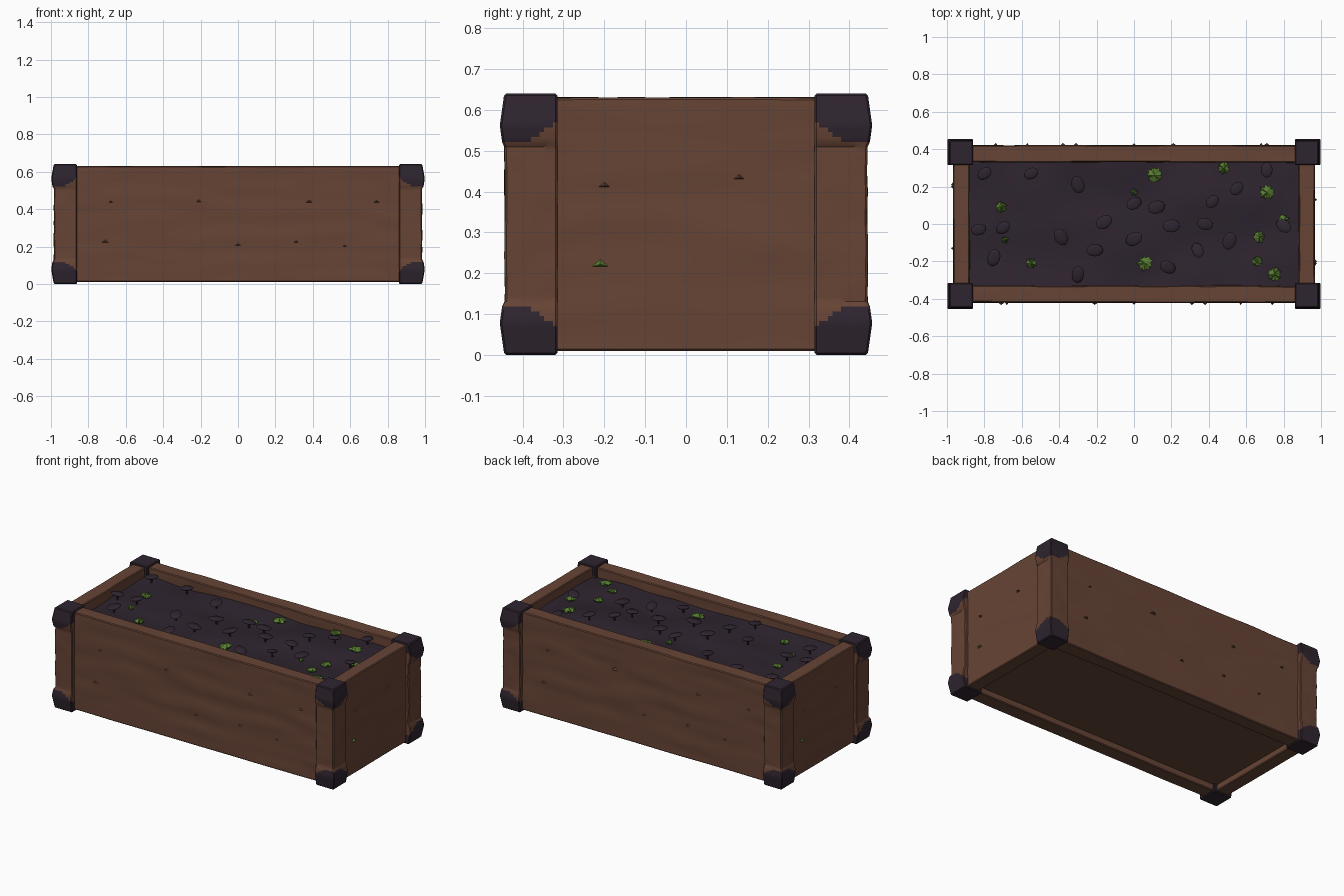
import bpy, bmesh, math, random
from mathutils import Vector, Matrix, noise

if "Cube" in bpy.data.objects:
    bpy.data.objects.remove(bpy.data.objects["Cube"])

random.seed(4)


def material(name, rgb):
    m = bpy.data.materials.new(name)
    m.diffuse_color = (*rgb, 1)
    m.use_nodes = True
    m.node_tree.nodes["Principled BSDF"].inputs["Base Color"].default_value = m.diffuse_color
    return m


WOOD = material("brown wood", (0.135, 0.058, 0.036))
DARK = material("dark soil", (0.028, 0.018, 0.028))
GREEN = material("leaf green", (0.10, 0.21, 0.03))


def finish(bm, name, mats, angle=35):
    bmesh.ops.recalc_face_normals(bm, faces=bm.faces)
    me = bpy.data.meshes.new(name)
    bm.to_mesh(me)
    bm.free()
    ob = bpy.data.objects.new(name, me)
    bpy.context.collection.objects.link(ob)
    for m in mats:
        me.materials.append(m)
    bpy.ops.object.select_all(action='DESELECT')
    ob.select_set(True)
    bpy.context.view_layer.objects.active = ob
    bpy.ops.object.shade_smooth_by_angle(angle=math.radians(angle))
    return ob


def grid_box(lo, hi, cuts):
    """Box with evenly spaced cuts on each axis."""
    bm = bmesh.new()
    lo, hi = Vector(lo), Vector(hi)
    size = hi - lo
    bmesh.ops.create_cube(bm, size=1, matrix=Matrix.Translation((lo + hi) / 2) @ Matrix.Diagonal((*size, 1)))
    bmesh.ops.bevel(bm, geom=bm.edges[:], offset=0.005, segments=1, affect='EDGES')
    for axis in range(3):
        n = Vector([float(i == axis) for i in range(3)])
        for k in range(1, cuts[axis]):
            p = lo + n * size[axis] * k / cuts[axis]
            bmesh.ops.bisect_plane(bm, geom=bm.verts[:] + bm.edges[:] + bm.faces[:], plane_co=p, plane_no=n)
    return bm


def soil_height(x, y):
    return 0.572 + 0.022 * noise.noise((x * 3.5, y * 4, 2.0))


# Side walls with soft wood grain running lengthwise
def wall(name, along, sign):
    if along == 'x':
        half, a, b, cuts = 0.87, 0.33, 0.42, (60, 3, 26)
        ys = sorted((sign * a, sign * b))
        bm = grid_box((-half, ys[0], 0.01), (half, ys[1], 0.63), cuts)
    else:
        half, a, b, cuts = 0.33, 0.88, 0.965, (3, 26, 26)
        xs = sorted((sign * a, sign * b))
        bm = grid_box((xs[0], -half, 0.01), (xs[1], half, 0.63), cuts)
    ax = 1 if along == 'x' else 0
    mid = sign * (a + b) / 2
    for v in bm.verts:
        l = v.co[1 - ax]
        side = 1 if v.co[ax] > mid else -1
        v.co[ax] += side * 0.005 * noise.noise((l * 3, v.co.z * 14, sign * 7 + side))
        if v.co.z > 0.6:
            v.co.z += 0.003 * noise.noise((l * 4, v.co[ax] * 25, 3))
    return finish(bm, name, [WOOD])


wall("front_wall", 'x', -1)
wall("back_wall", 'x', 1)
wall("left_wall", 'y', -1)
wall("right_wall", 'y', 1)


# Corner posts: bare wood in the middle, dark bulging caps at both ends
def post(name, sx, sy):
    bm = grid_box((0.86, 0.315, 0.0), (0.985, 0.445, 0.64), (12, 12, 54))
    for v in bm.verts:
        x, y, z = v.co
        end = min(z, 0.64 - z)
        bulge = max(0, 1 - abs(end - 0.078) / 0.078)
        if end > 0.125:
            bulge = 0.25 * noise.noise((z * 14, x * 12 + sx, y * 12 + sy)) - 0.1
        if x > 0.975:
            v.co.x += 0.014 * bulge * (1 if end <= 0.125 else 0.8)
        if y > 0.435:
            v.co.y += 0.011 * bulge
    for f in bm.faces:
        c = f.calc_center_median()
        t = max(0.985 - c.x, 0.445 - c.y)
        reach = 0.12 - 0.055 * min(1, max(0, (t - 0.05) / 0.08)) ** 1.3
        f.material_index = 1 if min(c.z, 0.64 - c.z) < reach else 0
    for v in bm.verts:
        v.co.x *= sx
        v.co.y *= sy
    finish(bm, name, [WOOD, DARK])


for sx, nx in ((-1, "left"), (1, "right")):
    for sy, ny in ((-1, "front"), (1, "back")):
        post(f"{ny}_{nx}_post", sx, sy)

# Recessed floor
finish(grid_box((-0.89, -0.34, 0.05), (0.89, 0.34, 0.08), (1, 1, 1)), "floor", [WOOD])

# Uneven soil surface
bm = bmesh.new()
bmesh.ops.create_grid(bm, x_segments=60, y_segments=26, size=1)
for v in bm.verts:
    v.co.x *= 0.89
    v.co.y *= 0.34
    v.co.z = soil_height(v.co.x, v.co.y)
finish(bm, "soil", [DARK])

# Dark sprouts: tilted oval cap on a thin stalk
bm = bmesh.new()
for x, y in ((-.8, .27), (-.55, .27), (-.3, .21), (-.83, -.03), (-.7, -.02), (-.39, -.07), (-.75, -.18), (-.3, -.27),
             (-.16, .01), (-.21, -.14), (0, .11), (.12, .09), (0, -.08), (.2, -.01), (.18, -.23), (.34, -.14),
             (.42, .12), (.38, 0), (.51, -.09), (.55, .19), (.71, .29), (.8, -.01)):
    z = soil_height(x, y)
    r = random.uniform(0.034, 0.042)
    m = (Matrix.Translation((x, y, z + 0.036)) @ Matrix.Rotation(random.uniform(0, 6.28), 4, 'Z')
         @ Matrix.Rotation(random.uniform(-.25, .25), 4, 'Y') @ Matrix.Diagonal((r * 1.15, r * 0.85, 0.009, 1)))
    bmesh.ops.create_uvsphere(bm, u_segments=12, v_segments=6, radius=1, matrix=m)
    bmesh.ops.create_cone(bm, cap_ends=True, segments=6, radius1=0.006, radius2=0.005, depth=0.045,
                          matrix=Matrix.Translation((x, y, z + 0.014)))
finish(bm, "dark_sprouts", [DARK])

# Green tufts: rings of little pointed leaves
bm = bmesh.new()
for x, y, r in ((-.71, .09, .032), (-.55, -.21, .03), (-.69, -.085, .018), (.11, .26, .042), (0, .17, .02),
                (.06, -.21, .042), (.48, .30, .034), (.71, .17, .042), (.67, -.07, .034), (.8, .02, .032),
                (.52, -.1, .014), (.66, -.2, .03), (.75, -.27, .04)):
    z = soil_height(x, y)
    top = bm.verts.new((x, y, z + 0.03))
    ring = []
    for k in range(18):
        a = k * math.tau / 18
        q = r * (random.uniform(0.9, 1.1) if k % 2 else random.uniform(0.65, 0.85))
        ring.append(bm.verts.new((x + q * math.cos(a), y + q * math.sin(a), z + random.uniform(0.006, 0.02))))
    low = bm.verts.new((x, y, z - 0.01))
    for k in range(18):
        bm.faces.new((top, ring[k - 1], ring[k]))
        bm.faces.new((low, ring[k], ring[k - 1]))
finish(bm, "green_tufts", [GREEN], 20)


# Splinters: small raised wedges on the wood, repeated on opposite sides
def splinters(name, spots, to_world, mats):
    bm = bmesh.new()
    for u, z, s, mat in spots:
        pts = [(u - s, z, -.006), (u + s, z, -.006), (u, z + s * 0.9, -.006), (u, z + s * 0.25, 0.013)]
        vs = [bm.verts.new(to_world(*p)) for p in pts]
        for i, j, k in ((0, 1, 3), (1, 2, 3), (2, 0, 3), (0, 2, 1)):
            bm.faces.new((vs[i], vs[j], vs[k])).material_index = mat
    finish(bm, name, mats, 20)


LONG = ((-.71, .22, .025, 0), (-.21, .435, .025, 0), (.38, .435, .022, 0), (.31, .22, .02, 0),
        (.57, .2, .013, 0), (0, .205, .018, 0), (.74, .435, .018, 0), (-.68, .435, .015, 0))
SHORT = ((-.2, .41, .02, 0), (.13, .43, .016, 0), (-.21, .215, .026, 1))
for s, n in ((-1, "front"), (1, "back")):
    splinters(n + "_splinters", LONG, lambda u, z, d, s=s: (-s * u, s * (0.42 + d), z), [WOOD, GREEN])
for s, n in ((-1, "left"), (1, "right")):
    splinters(n + "_splinters", SHORT, lambda u, z, d, s=s: (s * (0.965 + d), s * u, z), [WOOD, GREEN])
